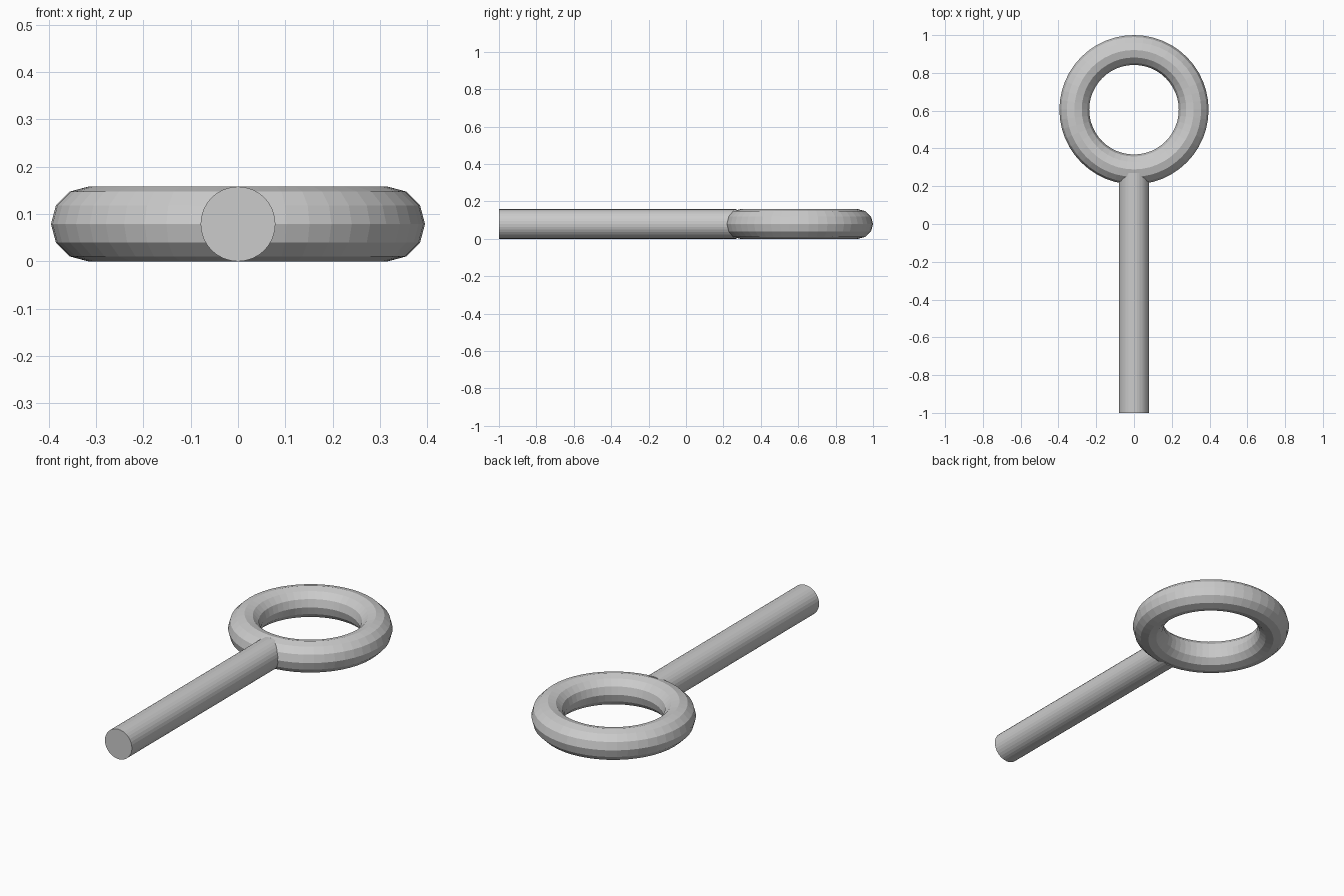
import bpy
import math

if "Cube" in bpy.data.objects:
    bpy.data.objects.remove(bpy.data.objects["Cube"])

TUBE = 0.079      # radius of both the ring tube and the shaft
RING = 0.316      # ring centreline radius
RING_Y = 1.0 - RING - TUBE
SHAFT_START, SHAFT_END = -1.0, 0.27

# Ring lying flat
bpy.ops.mesh.primitive_torus_add(
    major_radius=RING, minor_radius=TUBE, major_segments=48, minor_segments=12,
    location=(0, RING_Y, TUBE))
ring = bpy.context.object
ring.name = "ring"

# Straight shaft running into the ring tube
bpy.ops.mesh.primitive_cylinder_add(
    vertices=32, radius=TUBE, depth=SHAFT_END - SHAFT_START,
    location=(0, (SHAFT_START + SHAFT_END) / 2, TUBE),
    rotation=(math.pi / 2, 0, 0))
shaft = bpy.context.object
shaft.name = "shaft"

# Flat faceted shading
for part in (ring, shaft):
    for face in part.data.polygons:
        face.use_smooth = False
